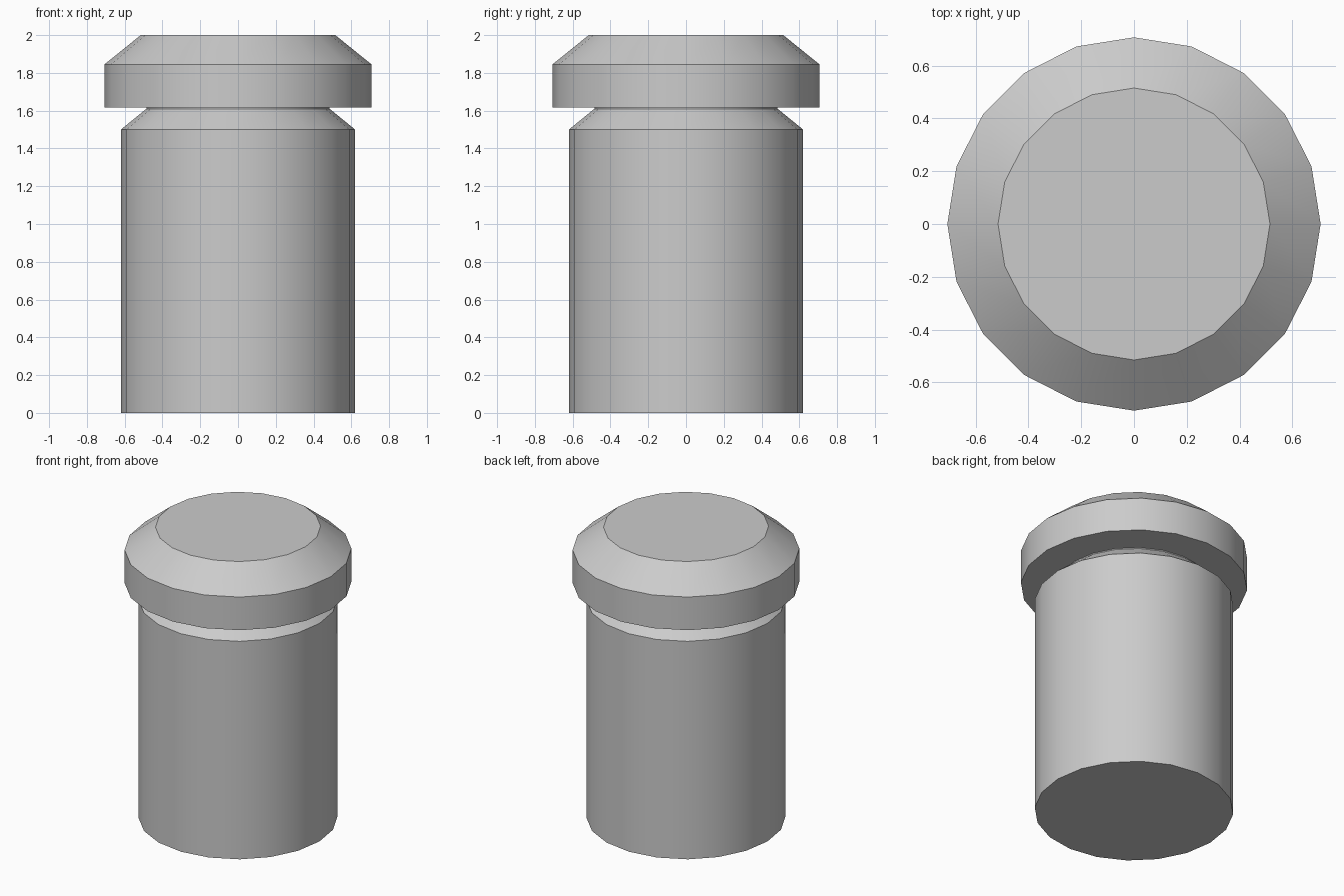
import bpy, bmesh, math

if "Cube" in bpy.data.objects:
    bpy.data.objects.remove(bpy.data.objects["Cube"])

SIDES = 20


def lathe(name, profile):
    """Revolve (radius, z) points around z and close both ends with flat caps."""
    bm = bmesh.new()
    rings = []
    for r, z in profile:
        rings.append([bm.verts.new((r * math.cos(2 * math.pi * i / SIDES),
                                    r * math.sin(2 * math.pi * i / SIDES), z))
                      for i in range(SIDES)])
    for lower, upper in zip(rings, rings[1:]):
        for i in range(SIDES):
            j = (i + 1) % SIDES
            bm.faces.new((lower[i], lower[j], upper[j], upper[i]))
    bm.faces.new(rings[0][::-1])
    bm.faces.new(rings[-1])
    bmesh.ops.recalc_face_normals(bm, faces=bm.faces)
    mesh = bpy.data.meshes.new(name)
    bm.to_mesh(mesh)
    bm.free()
    obj = bpy.data.objects.new(name, mesh)
    bpy.context.collection.objects.link(obj)
    bpy.ops.object.select_all(action='DESELECT')
    obj.select_set(True)
    bpy.context.view_layer.objects.active = obj
    bpy.ops.object.shade_smooth_by_angle(angle=math.radians(30))
    return obj


# Jar body with sloped shoulder, running into the overhanging chamfered lid
lathe("lidded_jar", [
    (0.62, 0.0), (0.62, 1.50), (0.485, 1.61), (0.485, 1.617),
    (0.707, 1.617), (0.707, 1.845), (0.515, 2.0),
])
